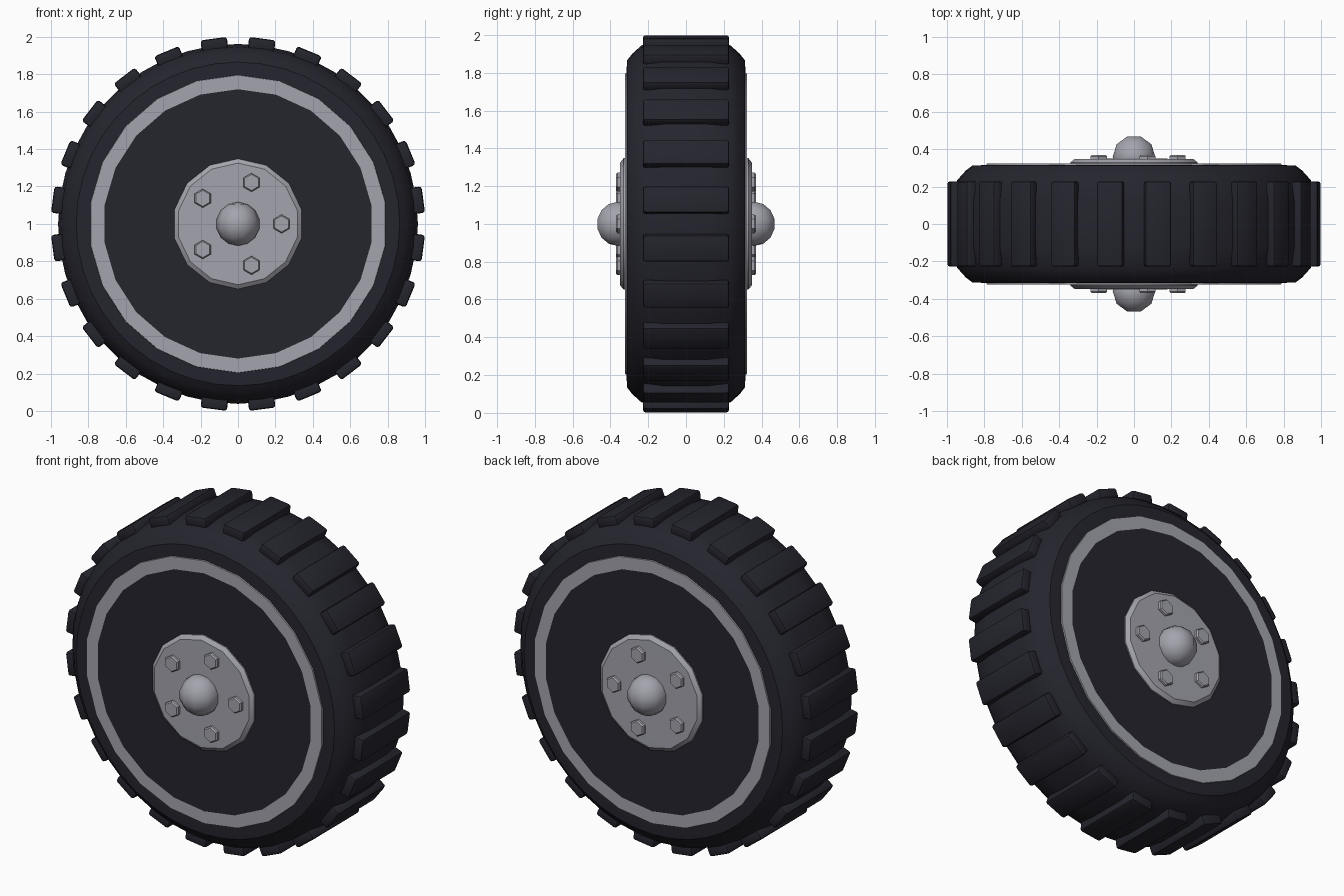
import bpy, bmesh
from math import pi, sin, cos, radians
from mathutils import Matrix, Vector

cube = bpy.data.objects.get("Cube")
if cube:
    bpy.data.objects.remove(cube, do_unlink=True)

CENTRE = Vector((0, 0, 1))


def material(name, color):
    m = bpy.data.materials.new(name)
    m.use_nodes = True
    m.diffuse_color = color
    m.node_tree.nodes["Principled BSDF"].inputs["Base Color"].default_value = color
    return m


rubber = material("dark_rubber", (0.018, 0.018, 0.027, 1))
metal = material("pale_grey", (0.37, 0.37, 0.42, 1))


def finish(name, bm, mats, angle=35):
    bmesh.ops.recalc_face_normals(bm, faces=bm.faces[:])
    mesh = bpy.data.meshes.new(name)
    bm.to_mesh(mesh)
    bm.free()
    obj = bpy.data.objects.new(name, mesh)
    obj.location = CENTRE
    bpy.context.collection.objects.link(obj)
    for m in mats:
        mesh.materials.append(m)
    bpy.ops.object.select_all(action="DESELECT")
    obj.select_set(True)
    bpy.context.view_layer.objects.active = obj
    bpy.ops.object.shade_smooth_by_angle(angle=radians(angle))
    return obj


def lathe(bm, profile, sides):
    """Spin (radius, y) points around the y axle, first vertex at the top."""
    rings = []
    for r, y in profile:
        if r == 0:
            rings.append([bm.verts.new((0, y, 0))] * sides)
        else:
            rings.append([bm.verts.new((r * sin(2 * pi * i / sides), y, r * cos(2 * pi * i / sides)))
                          for i in range(sides)])
    for a, b in zip(rings, rings[1:]):
        for i in range(sides):
            j = (i + 1) % sides
            corners = dict.fromkeys((a[i], a[j], b[j], b[i]))
            bm.faces.new(list(corners))


# Tyre carcass, closed by the sidewalls
half = [(0, 0.315), (0.8, 0.315), (0.865, 0.312), (0.9, 0.285), (0.945, 0.235), (0.962, 0.12)]
bm = bmesh.new()
lathe(bm, half + [(r, -y) for r, y in reversed(half)], 44)
finish("tyre", bm, [rubber])

# Sidewall disc on each side with a painted pale band
for side, label in ((-1, "front"), (1, "back")):
    bm = bmesh.new()
    lathe(bm, [(0, side * 0.323), (0.72, side * 0.323), (0.795, side * 0.323), (0.797, side * 0.31)], 22)
    for f in bm.faces:
        c = f.calc_center_median()
        f.material_index = int(Vector((c.x, c.z)).length > 0.7)
    finish(label + "_sidewall_disc", bm, [rubber, metal])

    # Hub plate with a softened rim
    bm = bmesh.new()
    lathe(bm, [(0.348, side * 0.31), (0.348, side * 0.33), (0.325, side * 0.348), (0, side * 0.35)], 14)
    finish(label + "_hub_plate", bm, [metal])

    # Axle cap
    bm = bmesh.new()
    bmesh.ops.create_uvsphere(bm, u_segments=10, v_segments=7, radius=0.117,
                              matrix=Matrix.Translation((0, side * 0.36, 0)) @ Matrix.Rotation(side * pi / 2, 4, "Z"))
    finish(label + "_axle_cap", bm, [metal], 50)

    # Five hexagonal wheel bolts
    for k in range(5):
        a = 2 * pi * k / 5
        bm = bmesh.new()
        lathe(bm, [(0.05, side * 0.33), (0.05, side * 0.362), (0.043, side * 0.37), (0, side * 0.37)], 6)
        bmesh.ops.translate(bm, verts=bm.verts[:], vec=(0.233 * cos(a), 0, 0.233 * sin(a)))
        finish(f"{label}_bolt_{k + 1}", bm, [metal])

# Tread blocks around the rim
BLOCKS = 24
for k in range(BLOCKS):
    bm = bmesh.new()
    bmesh.ops.create_cube(bm, size=1, matrix=Matrix.Translation((0, 0, 0.967)) @ Matrix.Diagonal((0.142, 0.456, 0.064, 1)))
    bmesh.ops.bevel(bm, geom=bm.edges[:], offset=0.014, segments=2, profile=0.5, affect="EDGES")
    bmesh.ops.rotate(bm, verts=bm.verts[:], matrix=Matrix.Rotation(2 * pi * (k + 0.5) / BLOCKS, 3, "Y"))
    finish(f"tread_block_{k + 1}", bm, [rubber])
